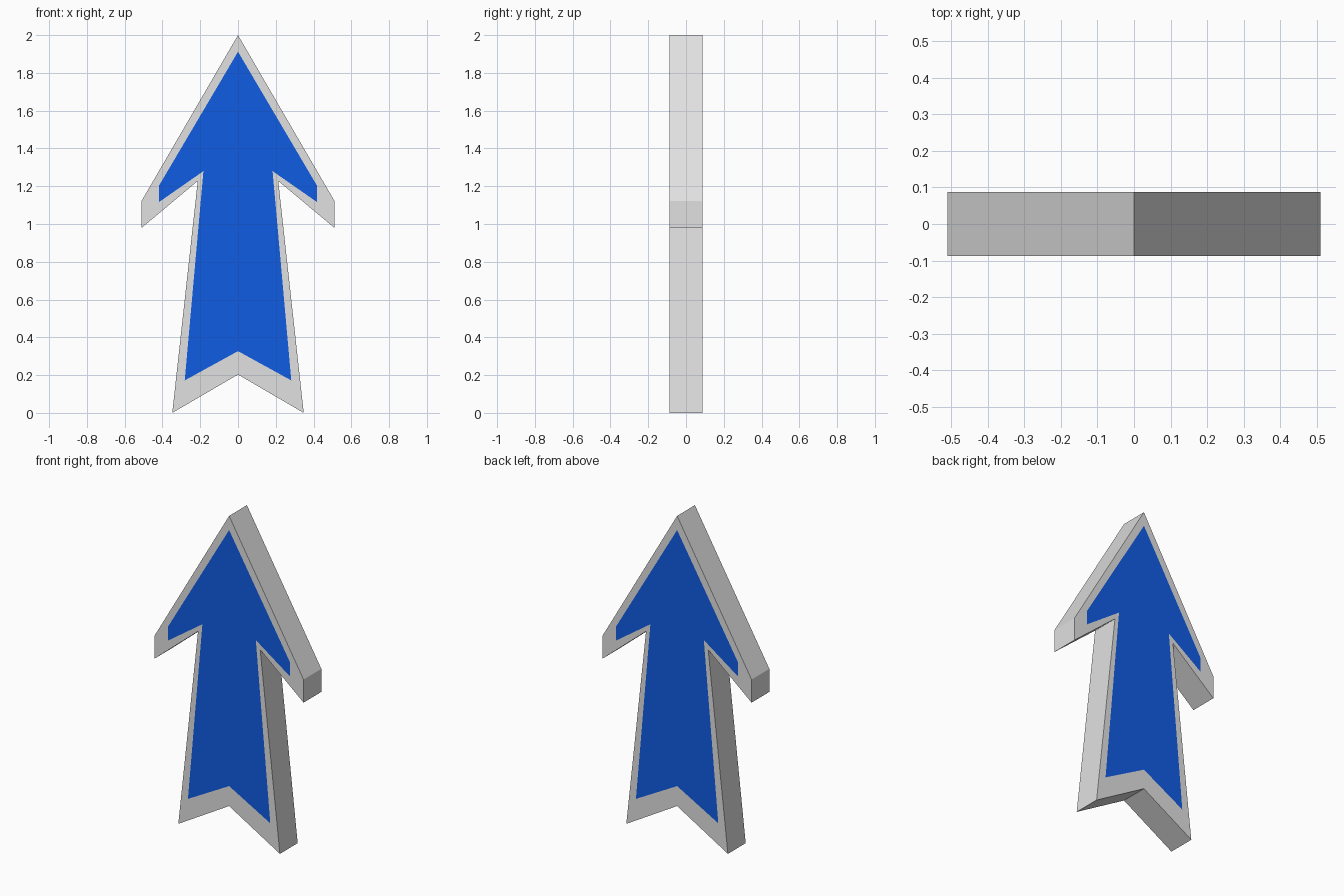
import bpy, bmesh

if "Cube" in bpy.data.objects:
    bpy.data.objects.remove(bpy.data.objects["Cube"])

HALF = 0.087  # half thickness


def material(name, rgb):
    m = bpy.data.materials.new(name)
    m.diffuse_color = (*rgb, 1.0)
    m.use_nodes = True
    m.node_tree.nodes["Principled BSDF"].inputs["Base Color"].default_value = m.diffuse_color
    return m


def mirrored(right):
    # closed outline from its right half (first and last points lie on x = 0)
    return right + [(-x, z) for x, z in reversed(right[1:-1])]


# Right halves from tip to tail notch: grey outline and blue inlay
outer = mirrored([(0, 2.0), (0.51, 1.123), (0.51, 0.98), (0.213, 1.228),
                  (0.348, 0.0), (0, 0.203)])
inner = mirrored([(0, 1.912), (0.417, 1.205), (0.417, 1.117), (0.183, 1.28),
                  (0.282, 0.172), (0, 0.327)])

bm = bmesh.new()
n = len(outer)
rims = []

# Front and back: grey border with a flush blue inlay
for y in (-HALF, HALF):
    out = [bm.verts.new((x, y, z)) for x, z in outer]
    inn = [bm.verts.new((x, y, z)) for x, z in inner]
    rims.append(out)
    for i in range(n):
        j = (i + 1) % n
        bm.faces.new((out[i], out[j], inn[j], inn[i]))
    bm.faces.new(inn).material_index = 1

# Side walls
for i in range(n):
    j = (i + 1) % n
    bm.faces.new((rims[0][i], rims[0][j], rims[1][j], rims[1][i]))

bmesh.ops.recalc_face_normals(bm, faces=bm.faces)
mesh = bpy.data.meshes.new("arrow")
bm.to_mesh(mesh)
bm.free()
mesh.materials.append(material("light grey", (0.75, 0.75, 0.75)))
mesh.materials.append(material("blue", (0.005, 0.107, 0.77)))
arrow = bpy.data.objects.new("arrow", mesh)
bpy.context.collection.objects.link(arrow)
